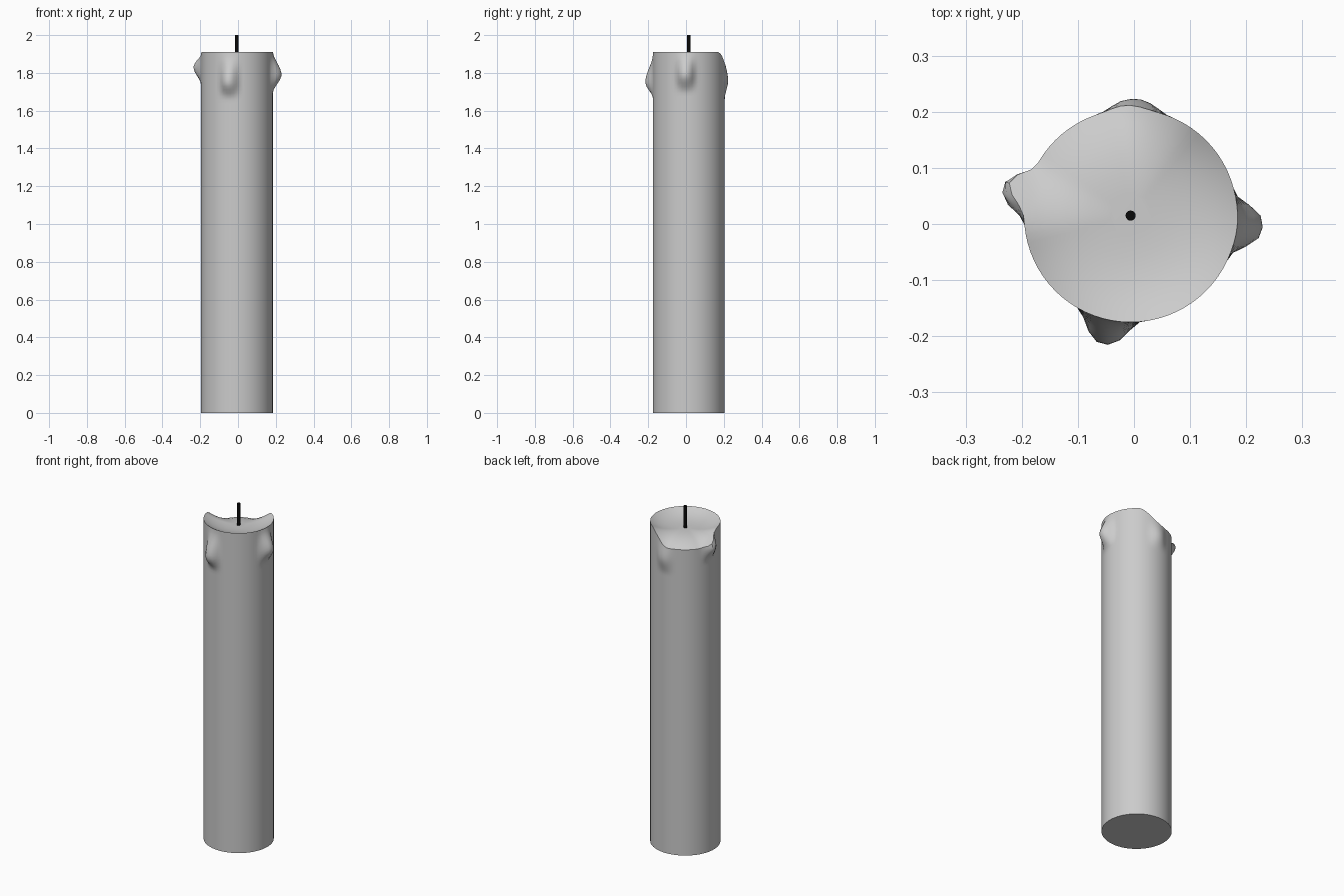
import bpy, bmesh
from math import sin, cos, radians

if "Cube" in bpy.data.objects:
    bpy.data.objects.remove(bpy.data.objects["Cube"])

CX, CY, R = -0.006, 0.015, 0.19
TOP, POOL, N = 1.91, 1.87, 72


def smooth(a, b, x):
    t = max(0.0, min(1.0, (x - a) / (b - a)))
    return t * t * (3 - 2 * t)


def angle_gap(a, b):
    return abs((a - b + 180) % 360 - 180)


# Drips: angle, half width (degrees), bulge, top z, fullest z, bottom z
DRIPS = [(-5, 18, 0.047, 1.92, 1.79, 1.69),
         (-102, 18, 0.044, 1.91, 1.75, 1.66),
         (168, 16, 0.043, 1.91, 1.83, 1.73),
         (88, 20, 0.018, 1.88, 1.76, 1.66)]


def rim_z(a):
    # Rim melted down on the back left
    return TOP - 0.085 * (1 - smooth(25, 70, angle_gap(a, 123)))


def bulge(a, z):
    total = 0
    for da, w, h, top, mid, low in DRIPS:
        side = 1 - smooth(0.1, 1, angle_gap(a, da) / w)
        up = smooth(top, mid, z) if z > mid else smooth(low, mid, z)
        total += h * side * up
    return total


bm = bmesh.new()
angles = [360 * i / N for i in range(N)]


def ring(radius, height):
    return [bm.verts.new((CX + radius(a) * cos(radians(a)),
                          CY + radius(a) * sin(radians(a)), height(a)))
            for a in angles]


# Outer wall: straight shaft, then dripping top
rings = [ring(lambda a: R, lambda a: 0)]
STEPS = 16
for k in range(STEPS + 1):
    def h(a, t=k / STEPS):
        return 1.62 + (rim_z(a) - 1.62) * t
    rings.append(ring(lambda a: R + bulge(a, h(a)), h))

# Melted pool inside the rim
for f in (0.96, 0.88, 0.76, 0.6, 0.4, 0.2):
    rings.append(ring(lambda a: R * f,
                      lambda a: POOL + (rim_z(a) - POOL) * f ** 3))

for lo, hi in zip(rings, rings[1:]):
    for i in range(N):
        j = (i + 1) % N
        bm.faces.new((lo[i], lo[j], hi[j], hi[i]))
bm.faces.new(rings[0][::-1])
bm.faces.new(rings[-1])

mesh = bpy.data.meshes.new("candle_body")
bm.to_mesh(mesh)
bm.free()
candle = bpy.data.objects.new("candle_body", mesh)
bpy.context.collection.objects.link(candle)
bpy.context.view_layer.objects.active = candle
candle.select_set(True)
bpy.ops.object.shade_smooth_by_angle(angle=radians(40))

# Wick
bpy.ops.mesh.primitive_cylinder_add(vertices=16, radius=0.009, depth=0.15,
                                    location=(CX, CY, 1.925))
wick = bpy.context.object
wick.name = "wick"
black = bpy.data.materials.new("wick_black")
black.diffuse_color = (0.003, 0.003, 0.003, 1)
black.use_nodes = True
black.node_tree.nodes["Principled BSDF"].inputs["Base Color"].default_value = black.diffuse_color
wick.data.materials.append(black)
bpy.ops.object.shade_smooth_by_angle(angle=radians(40))
